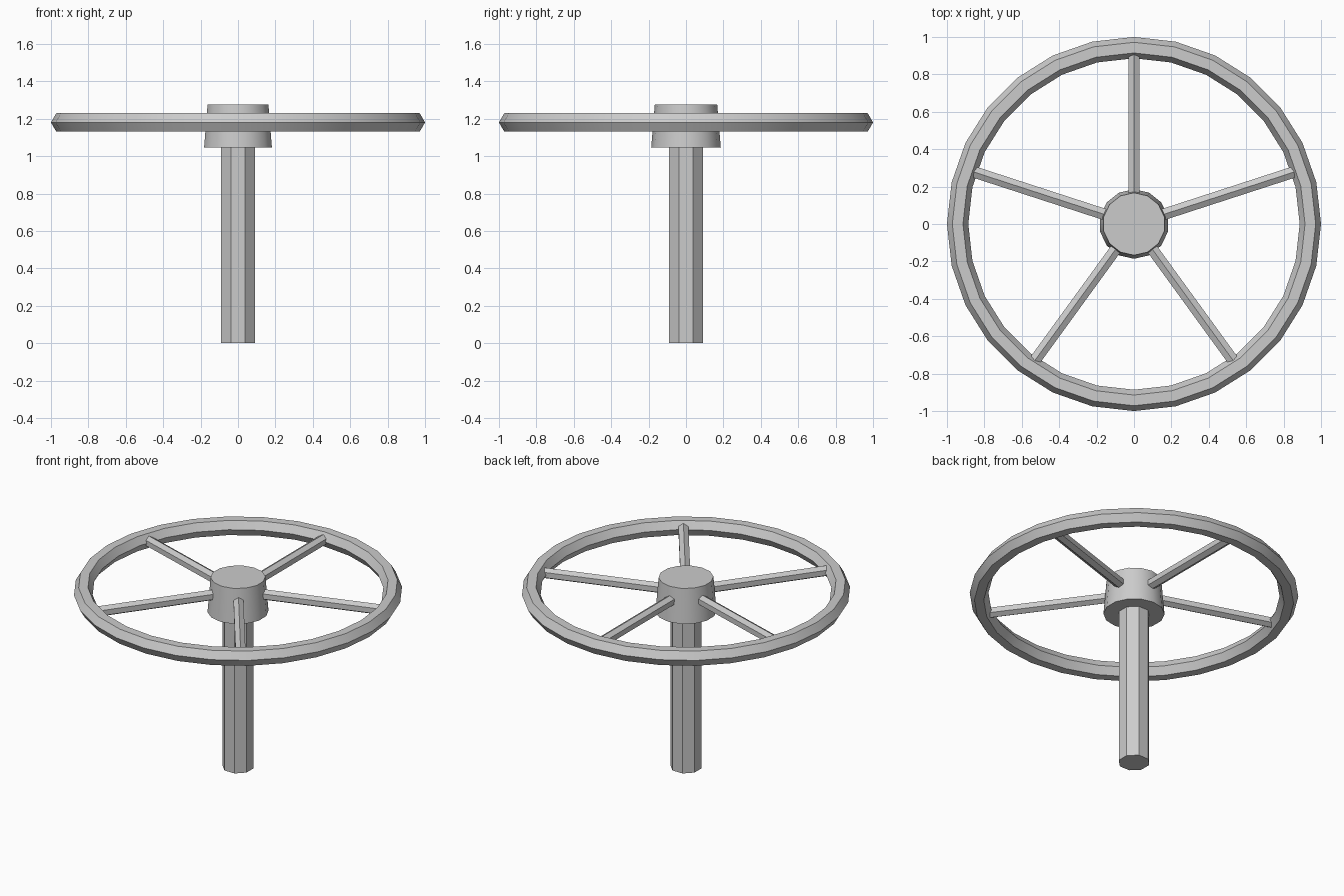
import bpy
from math import pi, radians, cos, sin
from mathutils import Vector

cube = bpy.data.objects.get("Cube")
if cube:
    bpy.data.objects.remove(cube, do_unlink=True)

metal = bpy.data.materials.new("grey_metal")
metal.use_nodes = True
grey = (0.6, 0.6, 0.6, 1)
metal.diffuse_color = grey
metal.node_tree.nodes["Principled BSDF"].inputs["Base Color"].default_value = grey


def finish(name, smooth=True):
    """Name the active part, colour it and set its shading."""
    part = bpy.context.object
    part.name = name
    part.data.materials.append(metal)
    if smooth:
        bpy.ops.object.shade_smooth_by_angle(angle=radians(30))
    return part


WHEEL_Z = 1.18
HUB_BASE, HUB_TOP = 1.045, 1.275

# Octagonal column, flat side to the front
bpy.ops.mesh.primitive_cylinder_add(vertices=8, radius=0.097, depth=HUB_BASE + 0.02,
                                    location=(0, 0, (HUB_BASE + 0.02) / 2),
                                    rotation=(0, 0, pi / 8))
finish("column", smooth=False)

# Tapered hub
bpy.ops.mesh.primitive_cone_add(vertices=14, radius1=0.186, radius2=0.167,
                                depth=HUB_TOP - HUB_BASE,
                                location=(0, 0, (HUB_BASE + HUB_TOP) / 2))
finish("hub")

# Rim with a hexagonal section
bpy.ops.mesh.primitive_torus_add(major_segments=28, minor_segments=6,
                                 major_radius=0.943, minor_radius=0.057,
                                 location=(0, 0, WHEEL_Z))
finish("rim")

# Five hexagonal spokes with a ridge on top
INNER, OUTER = 0.1, 0.93
for i in range(5):
    angle = pi / 2 + i * 2 * pi / 5
    direction = Vector((cos(angle), sin(angle), 0))
    centre = direction * (INNER + OUTER) / 2
    bpy.ops.mesh.primitive_cylinder_add(vertices=6, radius=0.035, depth=OUTER - INNER,
                                        location=(centre.x, centre.y, WHEEL_Z),
                                        rotation=(pi / 2, 0, angle + pi / 2))
    finish(f"spoke_{i + 1}", smooth=False)
